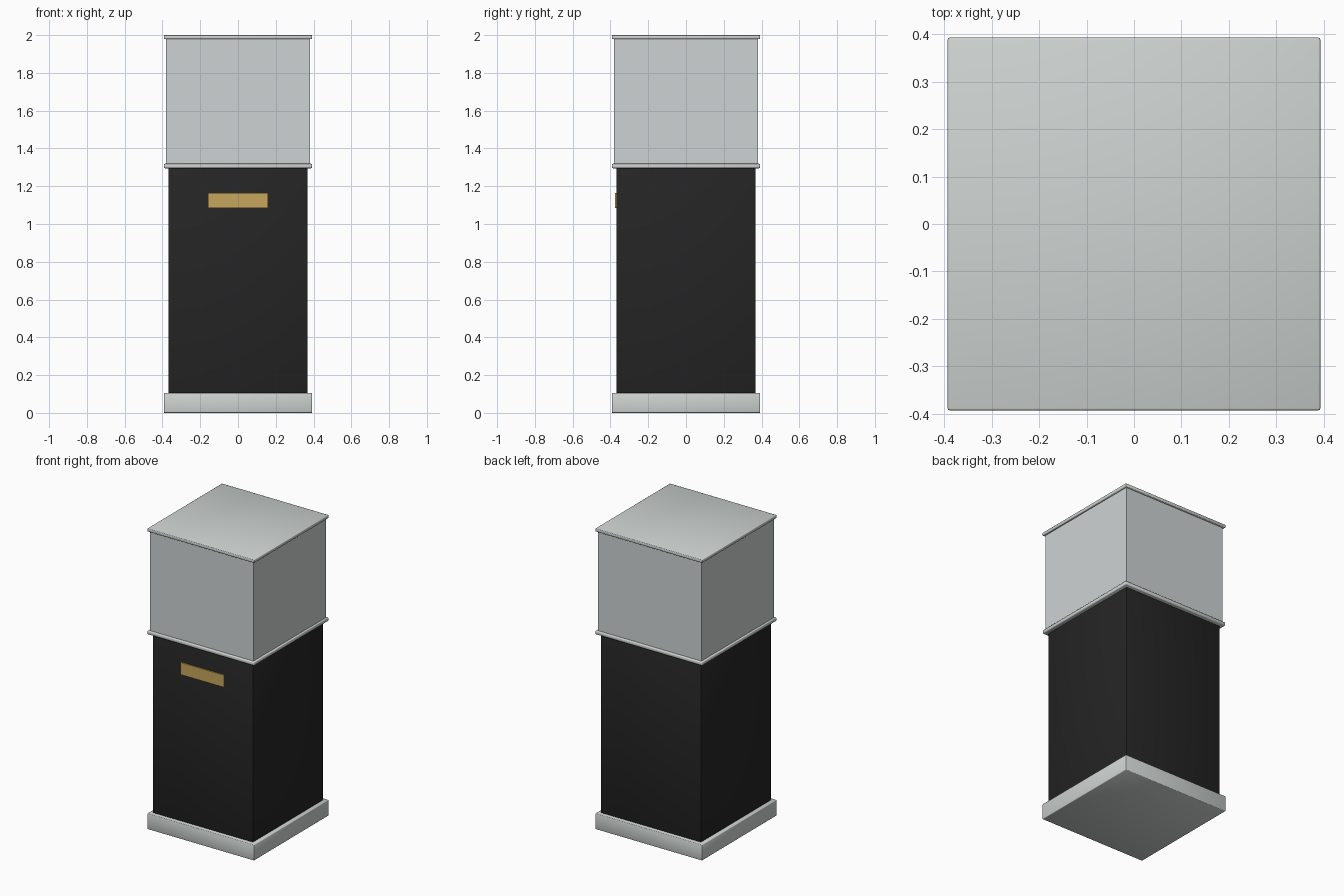
import bpy
import bmesh
import math
from mathutils import Matrix, Vector

cube = bpy.data.objects.get("Cube")
if cube:
    bpy.data.objects.remove(cube, do_unlink=True)


def material(name, rgb):
    mat = bpy.data.materials.new(name)
    mat.use_nodes = True
    color = (*rgb, 1.0)
    mat.diffuse_color = color
    mat.node_tree.nodes["Principled BSDF"].inputs["Base Color"].default_value = color
    return mat


metal = material("silver_metal", (0.62, 0.66, 0.65))
glass = material("pale_glass", (0.62, 0.65, 0.65))
black = material("black_laminate", (0.018, 0.018, 0.018))
brass = material("brass", (0.57, 0.38, 0.11))


def box(name, low, high, mat, bevel=0.0):
    """Box between two corners, with softened edges if a bevel is given."""
    low, high = Vector(low), Vector(high)
    bm = bmesh.new()
    bmesh.ops.create_cube(bm, size=1)
    bm.transform(Matrix.Translation((low + high) / 2) @ Matrix.Diagonal((high - low).to_4d()))
    if bevel:
        bmesh.ops.bevel(bm, geom=bm.edges[:], offset=bevel, segments=2,
                        profile=0.5, affect='EDGES')
    mesh = bpy.data.meshes.new(name)
    bm.to_mesh(mesh)
    bm.free()
    mesh.materials.append(mat)
    obj = bpy.data.objects.new(name, mesh)
    bpy.context.collection.objects.link(obj)
    if bevel:
        bpy.ops.object.select_all(action='DESELECT')
        obj.select_set(True)
        bpy.context.view_layer.objects.active = obj
        bpy.ops.object.shade_smooth_by_angle(angle=math.radians(60))
    return obj


def square_block(name, half, bottom, top, mat, bevel=0.0):
    return box(name, (-half, -half, bottom), (half, half, top), mat, bevel)


# Pedestal, from the floor up
square_block("plinth_base", 0.393, 0.0, 0.105, metal, 0.004)
square_block("pedestal_body", 0.368, 0.105, 1.295, black, 0.004)

# Display case
square_block("lower_rim", 0.393, 1.295, 1.319, metal, 0.006)
square_block("glass_case", 0.38, 1.319, 1.98, glass)
square_block("top_cap", 0.393, 1.979, 2.0, metal, 0.004)

# Blank plaque on the front
box("front_plaque", (-0.16, -0.376, 1.084), (0.16, -0.367, 1.164), brass)
